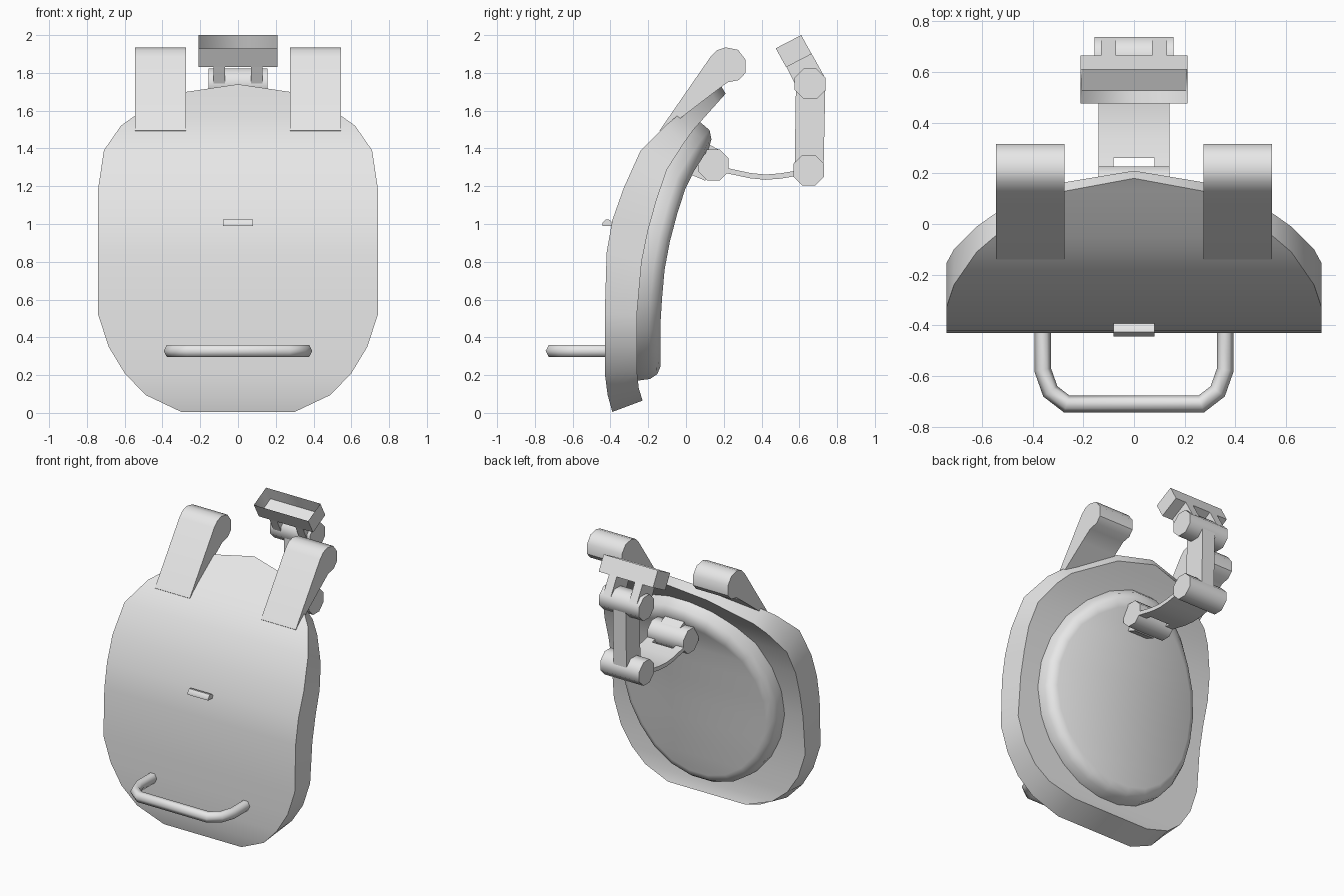
import bpy, bmesh, math
from mathutils import Vector

if "Cube" in bpy.data.objects:
    bpy.data.objects.remove(bpy.data.objects["Cube"])

grey = bpy.data.materials.new("light grey")
grey.diffuse_color = (0.8, 0.8, 0.8, 1)
grey.use_nodes = True
grey.node_tree.nodes["Principled BSDF"].inputs["Base Color"].default_value = grey.diffuse_color


def finish(name, bm, angle=50):
    bmesh.ops.remove_doubles(bm, verts=bm.verts, dist=1e-5)
    bmesh.ops.recalc_face_normals(bm, faces=bm.faces)
    me = bpy.data.meshes.new(name)
    bm.to_mesh(me)
    bm.free()
    me.materials.append(grey)
    ob = bpy.data.objects.new(name, me)
    bpy.context.collection.objects.link(ob)
    bpy.ops.object.select_all(action='DESELECT')
    ob.select_set(True)
    bpy.context.view_layer.objects.active = ob
    bpy.ops.object.shade_smooth_by_angle(angle=math.radians(angle))
    return ob


def extrude_x(name, profile, x0, x1, angle=50):
    """Prism with a (y, z) profile running from x0 to x1."""
    bm = bmesh.new()
    a, b = ([bm.verts.new((x, y, z)) for y, z in profile] for x in (x0, x1))
    bm.faces.new(a)
    bm.faces.new(b)
    for i in range(len(a)):
        j = (i + 1) % len(a)
        bm.faces.new((a[i], a[j], b[j], b[i]))
    return finish(name, bm, angle)


def octagon(y, z, r):
    return [(y + r * math.cos((i + .5) * math.pi / 4),
             z + r * math.sin((i + .5) * math.pi / 4)) for i in range(8)]


# Curved main plate: half width, front y, front z, back y, back z
rows = [(.30, -.39, .005, -.23, .065), (.49, -.415, .095, -.25, .13),
        (.60, -.43, .21, -.26, .22), (.685, -.43, .35, -.26, .35),
        (.74, -.43, .52, -.26, .52), (.74, -.42, .85, -.235, .80),
        (.74, -.39, 1.02, -.20, .97), (.74, -.33, 1.19, -.155, 1.13),
        (.71, -.24, 1.39, -.10, 1.29), (.62, -.11, 1.52, -.01, 1.43),
        (.55, -.05, 1.57, .04, 1.50), (.27, .13, 1.70, .165, 1.64),
        (0, .18, 1.74, .21, 1.69)]
bm = bmesh.new()
rings = []
for w, yf, zf, yb, zb in rows:
    if w == 0:
        f, b = bm.verts.new((0, yf, zf)), bm.verts.new((0, yb, zb))
        rings.append((f, f, b, b))
    else:
        rings.append([bm.verts.new(p) for p in
                      ((-w, yf, zf), (w, yf, zf), (w, yb, zb), (-w, yb, zb))])
for lo, hi in zip(rings, rings[1:]):
    for i in range(4):
        j = (i + 1) % 4
        loop = list(dict.fromkeys((lo[i], lo[j], hi[j], hi[i])))
        if len(loop) > 2:
            bm.faces.new(loop)
bm.faces.new(rings[0])
finish("main_plate", bm, 35)


# Oval pad that follows the back of the plate
def back(z):
    for (_, _, _, y0, z0), (_, _, _, y1, z1) in zip(rows, rows[1:]):
        if z <= z1:
            break
    return y0 + (y1 - y0) * (z - z0) / (z1 - z0)


def pad_point(x, z, depth):
    slope = (back(z + .08) - back(z - .08)) / .16
    n = Vector((0, 1, -slope)).normalized()
    return Vector((x, back(z), z)) + n * depth


N = 24
bm = bmesh.new()
rings = []
for s, d in ((1, -.01), (1, .065), (.965, .105), (.9, .125)):
    ring = []
    for i in range(N):
        a = 2 * math.pi * (i + .5) / N
        ring.append(bm.verts.new(pad_point(.60 * s * math.sin(a),
                                           .855 - .69 * s * math.cos(a), d)))
    rings.append(ring)
for lo, hi in zip(rings, rings[1:]):
    for i in range(N):
        j = (i + 1) % N
        bm.faces.new((lo[i], lo[j], hi[j], hi[i]))
for ring in (rings[0], rings[-1]):
    for i in range(N // 2 - 1):
        bm.faces.new((ring[i], ring[i + 1], ring[N - 2 - i], ring[N - 1 - i]))
finish("back_pad", bm, 50)

# Shoulder hooks
hook = [(-.14, 1.495), (.13, 1.885), (.165, 1.92), (.21, 1.935), (.275, 1.922),
        (.315, 1.87), (.315, 1.80), (.28, 1.762), (.22, 1.75), (.14, 1.69),
        (-.13, 1.483)]
for side, x0 in (("left", -.545), ("right", .275)):
    extrude_x(side + "_shoulder_hook", hook, x0, x0 + .27, 42)

# Small latch on the front
extrude_x("front_latch", [(-.38, .99), (-.443, .99), (-.443, 1.005),
                          (-.425, 1.025), (-.405, 1.022), (-.38, 1.0)], -.08, .08)

# Handle: six sided tube swept along a mirrored path
half = [(.36, -.41), (.36, -.575), (.33, -.66), (.265, -.71)]
path = [Vector((x, y, .328)) for x, y in half]
path += [Vector((-x, y, .328)) for x, y in reversed(half)]
bm = bmesh.new()
rings = []
for i, p in enumerate(path):
    t0 = (p - path[max(i - 1, 0)]).normalized()
    t1 = (path[min(i + 1, len(path) - 1)] - p).normalized()
    t = (t0 + t1).normalized()
    side = t.cross(Vector((0, 0, 1))) / max(t.dot(t0), t.dot(t1))
    rings.append([bm.verts.new(p + side * .033 * math.cos(k * math.pi / 3)
                               + Vector((0, 0, .037 * math.sin(k * math.pi / 3))))
                  for k in range(6)])
for lo, hi in zip(rings, rings[1:]):
    for k in range(6):
        m = (k + 1) % 6
        bm.faces.new((lo[k], lo[m], hi[m], hi[k]))
bm.faces.new(rings[0])
bm.faces.new(rings[-1])
finish("front_handle", bm, 65)

# Arm: bracket, three pivots, curved link, upright link
extrude_x("arm_bracket", [(-.02, 1.28), (.105, 1.43), (.18, 1.39), (.20, 1.31),
                          (.10, 1.23)], -.075, .075, 20)
for name, y, z, w in (("inner_pivot", .145, 1.312, .14),
                      ("lower_pivot", .65, 1.285, .15),
                      ("upper_pivot", .657, 1.742, .155)):
    extrude_x(name, octagon(y, z, .088), -w, w)

top = [(.26, 1.287), (.34, 1.270), (.42, 1.262), (.50, 1.268), (.60, 1.285)]
curve = top + [(y, z - .028) for y, z in reversed(top)]
extrude_x("curved_link", curve, -.14, .14, 30)
for side, x0 in (("left", -.14), ("right", .08)):
    extrude_x(side + "_link_prong", [(.18, 1.305), (.26, 1.287), (.26, 1.259),
                                     (.18, 1.275)], x0, x0 + .06)
extrude_x("upright_link", [(.575, 1.28), (.582, 1.742), (.738, 1.742),
                           (.728, 1.28)], -.05, .05)

# Tilted open tray on two tabs
for side, x0 in (("left", -.13), ("right", .07)):
    extrude_x(side + "_tray_tab", [(.53, 1.835), (.59, 1.715), (.73, 1.785),
                                   (.663, 1.905)], x0, x0 + .06)
tray = extrude_x("tray", [(.475, 1.93), (.61, 2.0), (.665, 1.9), (.53, 1.83)],
                 -.21, .21)
bm = bmesh.new()
bm.from_mesh(tray.data)
up = Vector((0, -.46, .89))
lid = max(bm.faces, key=lambda f: f.normal.dot(up))
bmesh.ops.inset_region(bm, faces=[lid], thickness=.008)
bmesh.ops.translate(bm, verts=lid.verts, vec=-up * .1)
bm.to_mesh(tray.data)
bm.free()
